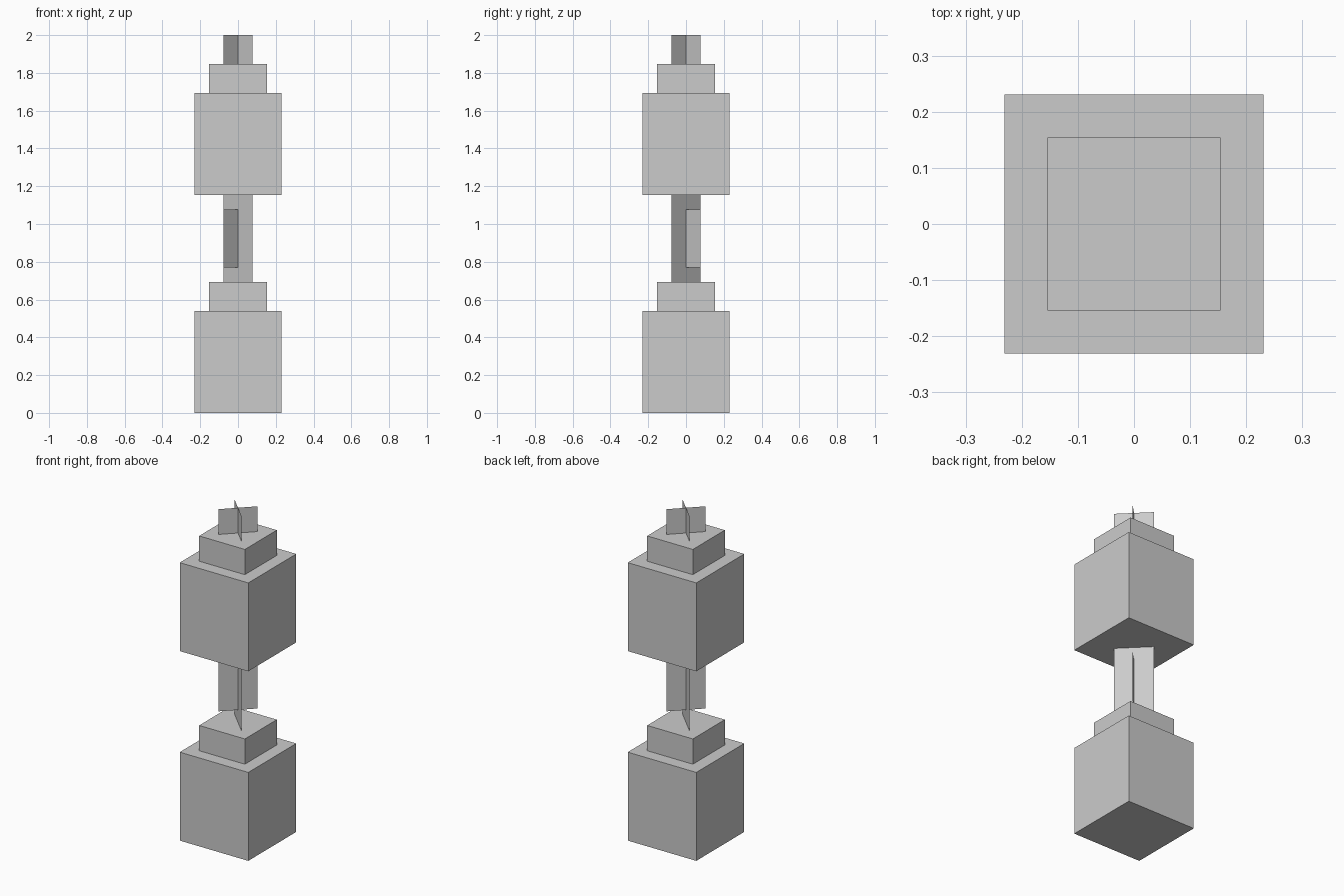
import bpy
import bmesh
from math import radians

cube = bpy.data.objects.get("Cube")
if cube:
    bpy.data.objects.remove(cube, do_unlink=True)

U = 2 / 26  # one block unit; the whole stack is 26 units tall

GREY = (0.6, 0.6, 0.6, 1)
mat = bpy.data.materials.new("plain grey")
mat.use_nodes = True
mat.diffuse_color = GREY
mat.node_tree.nodes["Principled BSDF"].inputs["Base Color"].default_value = GREY


def finish(name, bm):
    mesh = bpy.data.meshes.new(name)
    bm.to_mesh(mesh)
    bm.free()
    mesh.materials.append(mat)
    obj = bpy.data.objects.new(name, mesh)
    bpy.context.collection.objects.link(obj)
    return obj


def box(name, width, bottom, height):
    bm = bmesh.new()
    bmesh.ops.create_cube(bm, size=1)
    obj = finish(name, bm)
    obj.scale = (width * U, width * U, height * U)
    obj.location.z = (bottom + height / 2) * U
    return obj


def link_plate(name, angle, bottom, height):
    """Thin upright sheet through the centre axis, turned about z."""
    bm = bmesh.new()
    bmesh.ops.create_grid(bm, x_segments=1, y_segments=1, size=0.5)
    obj = finish(name, bm)
    obj.scale = (2 * 2 ** 0.5 * U, height * U, 1)
    obj.rotation_euler = (radians(90), 0, radians(angle))
    obj.location.z = (bottom + height / 2) * U
    return obj


# Two identical lanterns, one hanging under the other
for level, base in (("lower", 0), ("upper", 15)):
    box(level + "_lantern_body", 6, base, 7)
    box(level + "_lantern_cap", 4, base + 7, 2)

# Crossed chain links between the lanterns
link_plate("chain_long_link", -45, 9, 6)
link_plate("chain_short_link", 45, 10, 4)

# Crossed handle on top
link_plate("handle_link_a", -45, 24, 2)
link_plate("handle_link_b", 45, 24, 2)
